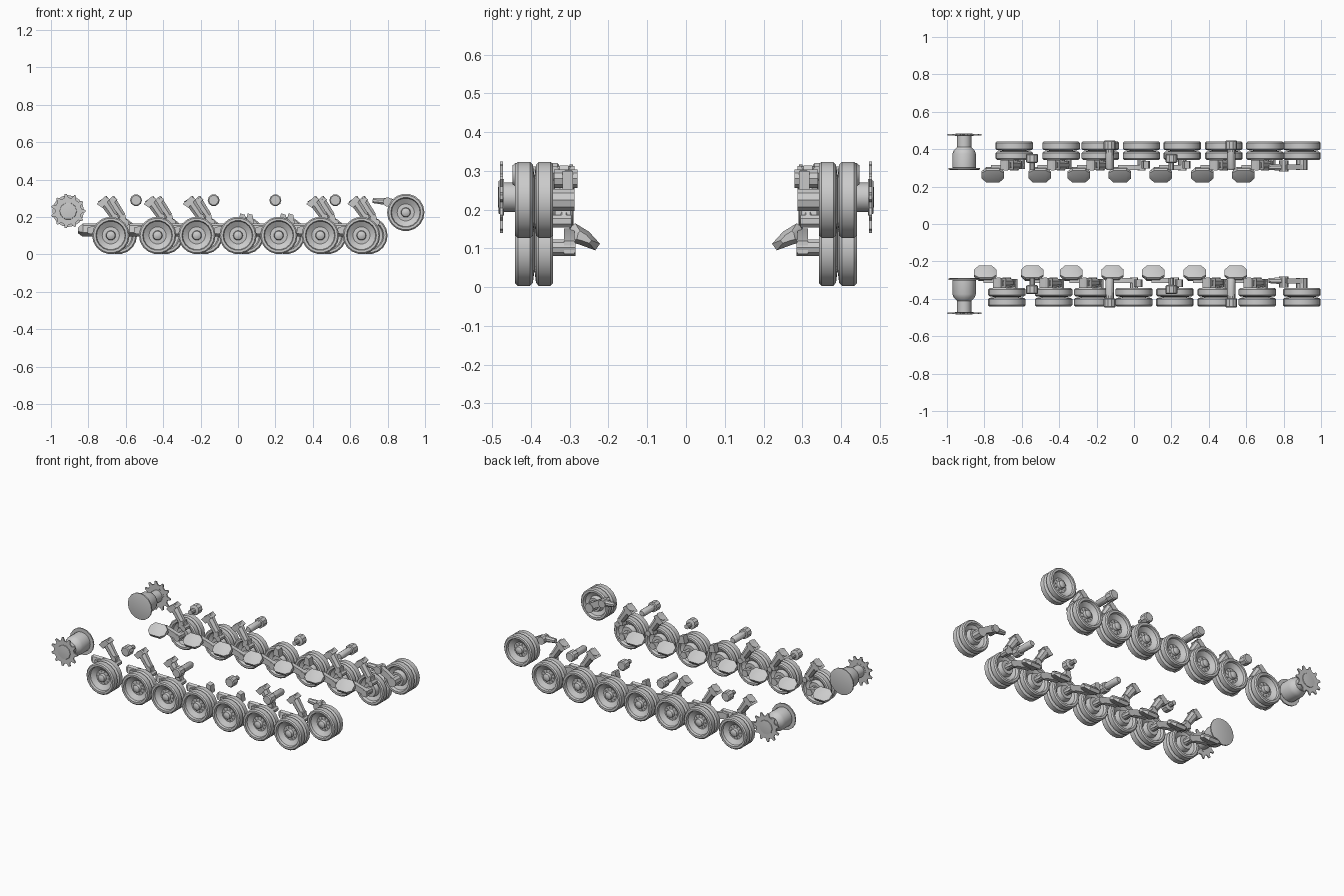
import bpy, bmesh, math
from mathutils import Vector

if "Cube" in bpy.data.objects:
    bpy.data.objects.remove(bpy.data.objects["Cube"])


def finish(name, bm, s, smooth=True):
    """Mirror to side s, fix normals and link the object."""
    for v in bm.verts:
        v.co.y *= s
    bmesh.ops.remove_doubles(bm, verts=bm.verts, dist=1e-5)
    bmesh.ops.recalc_face_normals(bm, faces=bm.faces)
    me = bpy.data.meshes.new(name)
    bm.to_mesh(me)
    bm.free()
    if smooth:
        me.shade_smooth()
        me.set_sharp_from_angle(angle=math.radians(32))
    ob = bpy.data.objects.new(name, me)
    bpy.context.collection.objects.link(ob)
    return ob


def lathe(bm, x, z, profile, n=18):
    """Revolve (y, radius) points about the axle at x, z."""
    rings = []
    for y, r in profile:
        rings.append([bm.verts.new((x + r * math.cos(2 * math.pi * i / n), y,
                                    z + r * math.sin(2 * math.pi * i / n))) for i in range(n)])
    for a, b in zip(rings, rings[1:]):
        for i in range(n):
            j = (i + 1) % n
            bm.faces.new((a[i], a[j], b[j], b[i]))
    bm.faces.new(rings[0])
    bm.faces.new(rings[-1])


def loft(bm, loops):
    """Skin matching polygon loops and cap both ends."""
    rings = [[bm.verts.new(p) for p in loop] for loop in loops]
    n = len(rings[0])
    for a, b in zip(rings, rings[1:]):
        for i in range(n):
            j = (i + 1) % n
            bm.faces.new((a[i], a[j], b[j], b[i]))
    bm.faces.new(rings[0])
    bm.faces.new(rings[-1])


def rod(bm, a, b, r1, r2, n=8):
    """Tapered rod between two points."""
    a, b = Vector(a), Vector(b)
    d = (b - a).normalized()
    u = d.cross(Vector((0, 1, 0)) if abs(d.y) < 0.9 else Vector((1, 0, 0))).normalized()
    w = d.cross(u)
    ang = [2 * math.pi * (i + 0.5) / n for i in range(n)]
    loft(bm, [[p + r * (u * math.cos(t) + w * math.sin(t)) for t in ang]
              for p, r in ((a, r1), (b, r2))])


def slab(bm, pts, y0, y1):
    """Extrude an (x, z) outline between two y values."""
    loft(bm, [[(x, y, z) for x, z in pts] for y in (y0, y1)])


def wheel(name, x, z, s):
    """Double dished wheel with hub cap and bolts."""
    bm = bmesh.new()
    lathe(bm, x, z, [(0.345, 0.025), (0.345, 0.042), (0.372, 0.05), (0.360, 0.074), (0.343, 0.080),
                     (0.343, 0.093), (0.350, 0.1), (0.380, 0.1), (0.387, 0.092), (0.391, 0.06),
                     (0.395, 0.092), (0.402, 0.1), (0.434, 0.1), (0.441, 0.093), (0.441, 0.080),
                     (0.427, 0.076), (0.408, 0.046), (0.410, 0.026), (0.428, 0.023), (0.434, 0.012)])
    for i in range(10):
        t = 2 * math.pi * i / 10
        px, pz = x + 0.036 * math.cos(t), z + 0.036 * math.sin(t)
        rod(bm, (px, 0.405, pz), (px, 0.413, pz), 0.004, 0.004, 6)
    finish(name, bm, s)


WHEELS = (-0.66, -0.41, -0.20, 0.02, 0.238, 0.46, 0.68)

for s, side in ((-1, "front"), (1, "back")):
    for k, xm in enumerate(WHEELS):
        x = xm + 0.02 * s
        tag = f"{side}_{k + 1}"
        wheel("road_wheel_" + tag, x, 0.102, s)

        # swing arm: axle, link and slanted pivot head
        bm = bmesh.new()
        rod(bm, (x, 0.285, 0.102), (x, 0.35, 0.102), 0.022, 0.022, 10)
        slab(bm, [(x + 0.02, 0.085), (x + 0.02, 0.119), (x - 0.09, 0.152),
                  (x - 0.125, 0.145), (x - 0.125, 0.112), (x - 0.09, 0.108)], 0.288, 0.315)
        head = [(0.222, 0.112), (0.234, 0.095), (0.275, 0.110), (0.305, 0.118),
                (0.298, 0.155), (0.286, 0.165), (0.25, 0.143)]
        cx = x - 0.115
        loops = []
        for dx, f in ((-0.06, 0.45), (-0.035, 1), (0.035, 1), (0.06, 0.45)):
            loops.append([(cx + dx, 0.262 + (y - 0.262) * f, 0.128 + (z - 0.128) * f) for y, z in head])
        loft(bm, loops)
        finish("swing_arm_" + tag, bm, s)

        # bump stop above the axle
        bm = bmesh.new()
        slab(bm, [(x, 0.17), (x + 0.045, 0.165), (x + 0.038, 0.212), (x + 0.012, 0.22)], 0.298, 0.338)
        finish("bump_stop_" + tag, bm, s, False)

        # shock absorber on the outer stations
        if k not in (3, 4):
            bm = bmesh.new()
            top, mid, low = (x - 0.045, 0.315, 0.298), (x + 0.018, 0.315, 0.205), (x + 0.045, 0.315, 0.165)
            rod(bm, top, mid, 0.030, 0.024)
            rod(bm, mid, low, 0.014, 0.014)
            slab(bm, [(x - 0.075, 0.270), (x - 0.03, 0.312), (x - 0.005, 0.295), (x - 0.045, 0.25)], 0.288, 0.343)
            rod(bm, (x + 0.04, 0.295, 0.17), (x + 0.04, 0.345, 0.17), 0.018, 0.018)
            finish("shock_absorber_" + tag, bm, s)

    # return rollers: two short inner ones, two on long shafts
    for k, (x, long) in enumerate(((-0.545, 0), (-0.13, 1), (0.2, 0), (0.52, 1))):
        bm = bmesh.new()
        if long:
            lathe(bm, x, 0.29, [(0.29, 0.016), (0.30, 0.022), (0.398, 0.022), (0.400, 0.032),
                                (0.44, 0.032), (0.447, 0.026)], 10)
        else:
            lathe(bm, x, 0.29, [(0.29, 0.015), (0.325, 0.015), (0.328, 0.028), (0.332, 0.032),
                                (0.37, 0.032), (0.375, 0.026)], 10)
        finish(f"return_roller_{side}_{k + 1}", bm, s)

    # front idler wheel and its tension arm
    wheel(f"idler_wheel_{side}", 0.897, 0.225, s)
    bm = bmesh.new()
    rod(bm, (0.897, 0.288, 0.225), (0.897, 0.35, 0.225), 0.03, 0.03, 10)
    slab(bm, [(0.915, 0.205), (0.915, 0.245), (0.82, 0.30), (0.79, 0.295), (0.80, 0.262)], 0.292, 0.318)
    rod(bm, (0.81, 0.303, 0.282), (0.72, 0.303, 0.288), 0.022, 0.014)
    rod(bm, (0.80, 0.28, 0.28), (0.80, 0.34, 0.28), 0.025, 0.025, 10)
    finish(f"idler_arm_{side}", bm, s)

    # drive sprocket: toothed outer disc, stepped drum, plain inner disc
    sx, sz = -0.908, 0.232
    bm = bmesh.new()
    teeth = []
    for i in range(11):
        for off, r in ((-0.30, 0.072), (-0.10, 0.092), (0.10, 0.092), (0.30, 0.072)):
            t = 2 * math.pi * (i + off) / 11
            teeth.append((sx + r * math.cos(t), sz + r * math.sin(t)))
    slab(bm, teeth, 0.472, 0.480)
    lathe(bm, sx, sz, [(0.298, 0.060), (0.302, 0.063), (0.375, 0.063), (0.395, 0.055),
                       (0.412, 0.038), (0.474, 0.038)], 16)
    lathe(bm, sx, sz, [(0.470, 0.05), (0.483, 0.045), (0.485, 0.02)], 10)
    lathe(bm, sx, sz, [(0.290, 0.078), (0.292, 0.085), (0.300, 0.085)], 16)
    finish(f"drive_sprocket_{side}", bm, s)
